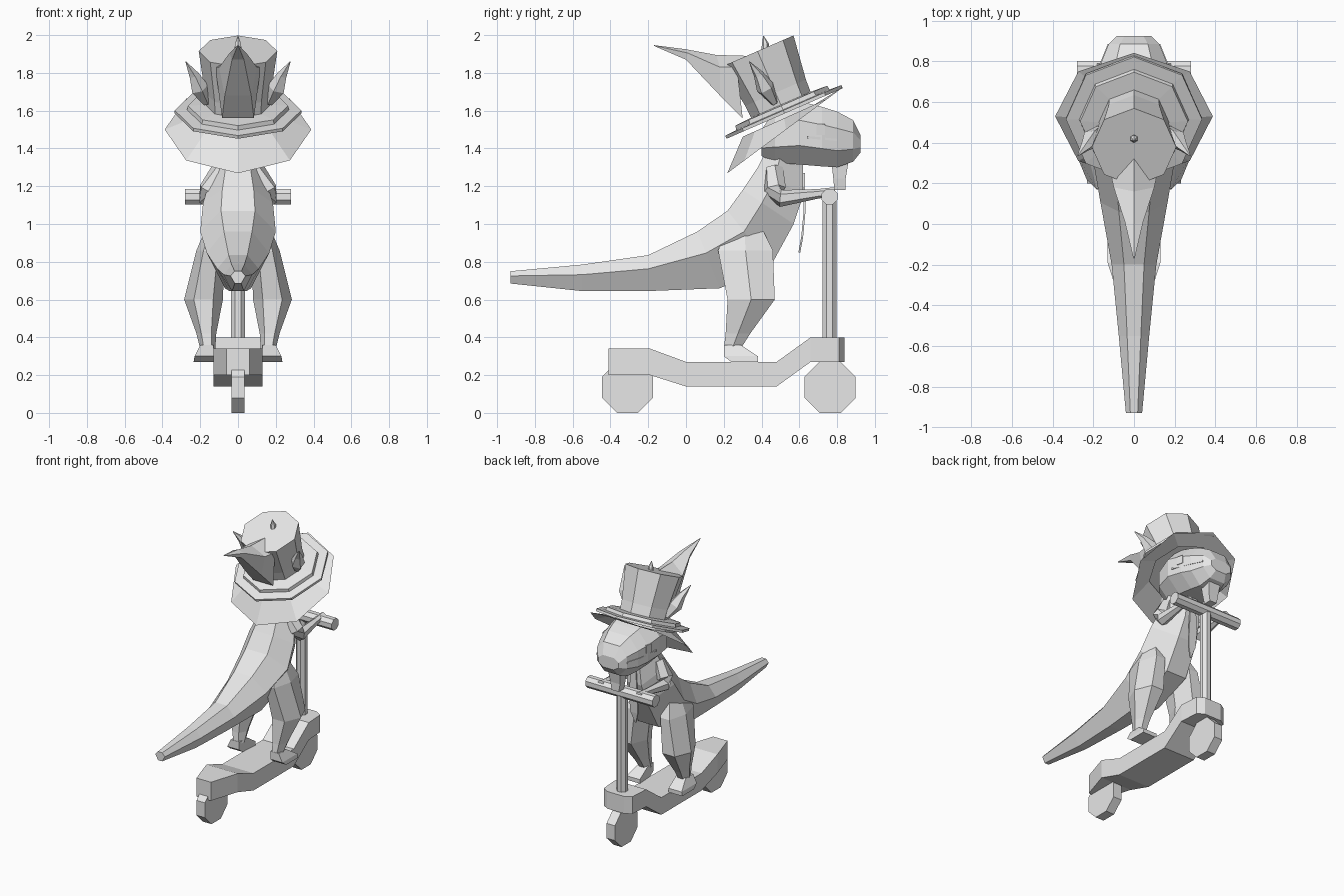
import bpy, bmesh, math
from mathutils import Vector

if "Cube" in bpy.data.objects:
    bpy.data.objects.remove(bpy.data.objects["Cube"])

mat = bpy.data.materials.new("light grey")
mat.diffuse_color = (0.8, 0.8, 0.8, 1)
mat.use_nodes = True
mat.node_tree.nodes["Principled BSDF"].inputs["Base Color"].default_value = mat.diffuse_color


def loft(name, rings, mirror=False, caps=True):
    """Skin a list of equal-length closed rings."""
    bm = bmesh.new()
    rows = [[bm.verts.new(p) for p in r] for r in rings]
    n = len(rows[0])
    for a, b in zip(rows, rows[1:]):
        for i in range(n):
            j = (i + 1) % n
            bm.faces.new((a[i], a[j], b[j], b[i]))
    if caps:
        bm.faces.new(rows[0])
        bm.faces.new(rows[-1])
    bmesh.ops.recalc_face_normals(bm, faces=bm.faces)
    me = bpy.data.meshes.new(name)
    bm.to_mesh(me)
    bm.free()
    me.materials.append(mat)
    ob = bpy.data.objects.new(name, me)
    bpy.context.collection.objects.link(ob)
    if mirror:
        ob.modifiers.new("mirror", 'MIRROR').use_mirror_merge = False
    return ob


def disc(y, z, tilt, r, n=8):
    """Ring centred on x = 0, its front raised by tilt degrees."""
    t = math.radians(tilt)
    return [(r * math.sin(2 * math.pi * i / n),
             y + r * math.cos(2 * math.pi * i / n) * math.cos(t),
             z + r * math.cos(2 * math.pi * i / n) * math.sin(t)) for i in range(n)]


def box_ring(y, zb, zt, w):
    return [(-w, y, zb), (w, y, zb), (w, y, zt), (-w, y, zt)]


def oct_ring(y, zb, zt, w):
    h = zt - zb
    half = [(0.5, 0), (1, 0.3), (1, 0.7), (0.55, 1)]
    return ([(w * a, y, zb + h * b) for a, b in half] +
            [(-w * a, y, zb + h * b) for a, b in reversed(half)])


def body_ring(ty, tz, by, bz, w):
    """Six-sided section between a back edge and a belly edge."""
    t, b = Vector((0, ty, tz)), Vector((0, by, bz))
    X = Vector((w, 0, 0))
    m = t.lerp(b, 0.38)
    return [t + X * .45, m + X, b + X * .42, b - X * .42, m - X, t - X * .45]


def level_ring(x0, x1, y0, y1, z):
    """Six-sided horizontal section of a limb."""
    ym = (y0 + y1) / 2
    d = (x1 - x0) * .25
    return [(x0, ym, z), (x0 + d, y0, z), (x1 - d, y0, z),
            (x1, ym, z), (x1 - d, y1, z), (x0 + d, y1, z)]


def rod(name, pts, mirror=False, n=6):
    """Tapered tube through (x, y, z, radius) points."""
    P = [Vector(p[:3]) for p in pts]
    rings = []
    for i, p in enumerate(P):
        d = (P[min(i + 1, len(P) - 1)] - P[max(i - 1, 0)]).normalized()
        u = d.cross(Vector((0, 0, 1)) if abs(d.z) < .9 else Vector((0, 1, 0))).normalized()
        v = d.cross(u)
        rings.append([p + pts[i][3] * (u * math.cos(a) + v * math.sin(a))
                      for a in ((k + .5) * 2 * math.pi / n for k in range(n))])
    return loft(name, rings, mirror)


# scooter deck
loft("deck", [box_ring(*s) for s in (
    (-.41, .20, .34, .06), (-.19, .20, .34, .13), (0, .14, .27, .13),
    (.48, .14, .27, .13), (.66, .27, .40, .13), (.81, .27, .40, .12),
    (.84, .27, .40, .07))])

# wheels, steering post and handlebar
for name, y in (("front_wheel", .763), ("rear_wheel", -.31)):
    rod(name, [(-.035, y, .135, .146), (.035, y, .135, .146)], n=8)
rod("steering_post", [(0, .76, .39, .04), (0, .76, 1.14, .04)], n=8)
rod("handlebar", [(-.28, .76, 1.145, .045), (.28, .76, 1.145, .045)], n=8)

# tail and torso in one skin
loft("body", [body_ring(*s) for s in (
    (-.93, .75, -.93, .685, .04), (-.55, .785, -.55, .645, .075),
    (-.20, .835, -.20, .645, .11), (.06, .96, .18, .66, .165),
    (.22, 1.07, .45, .78, .20), (.30, 1.18, .57, 1.0, .185),
    (.38, 1.30, .62, 1.15, .145), (.42, 1.38, .62, 1.29, .11),
    (.45, 1.50, .62, 1.42, .10))])

# legs and feet
loft("legs", [level_ring(*s) for s in (
    (.06, .17, .22, .40, .98), (.07, .22, .17, .46, .86), (.08, .285, .22, .47, .60),
    (.115, .22, .21, .34, .42), (.12, .20, .20, .29, .34))], mirror=True)
loft("feet", [[(.13, y0, z), (.20 + f, y0, z), (.20 + f, y1, z), (.12, y1, z)]
              for y0, y1, z, f in ((.24, .38, .27, .035), (.20, .38, .30, .03),
                                   (.20, .29, .36, 0))], mirror=True)

# arms reaching the handlebar
rod("arms", [(.09, .47, 1.29, .05), (.15, .47, 1.18, .06), (.165, .50, 1.135, .045),
             (.16, .70, 1.16, .025), (.16, .79, 1.17, .025)], mirror=True)

# necktie
loft("necktie", [[(-w, y, z), (w, y, z), (w, y + .01, z), (-w, y + .01, z)]
                 for w, y, z in ((.02, .62, 1.27), (.035, .622, 1.06),
                                 (.03, .61, .93), (.004, .595, .85))])

# head with blunt snout
loft("head", [oct_ring(*s) for s in (
    (.40, 1.36, 1.50, .11), (.47, 1.325, 1.60, .17), (.60, 1.315, 1.65, .20),
    (.72, 1.305, 1.62, .185), (.80, 1.30, 1.595, .16), (.885, 1.33, 1.55, .125),
    (.925, 1.38, 1.47, .085))])
loft("goatee", [[(-w, y0, z), (w, y0, z), (w, y1, z), (-w, y1, z)]
                for w, y0, y1, z in ((.05, .77, .86, 1.33), (.04, .78, .845, 1.24),
                                     (.03, .785, .845, 1.18))])

# painted mouth and eyes as thin plates
loft("mouth", [[(x - .004, y, z - .006), (x + .004, y, z - .006),
                (x + .004, y, z + .006), (x - .004, y, z + .006)]
               for x, y, z in ((.20, .64, 1.46), (.16, .80, 1.445), (.125, .885, 1.44))],
     mirror=True)
loft("eyes", [[(x - .004, y, 1.47), (x + .004, y, 1.47),
               (x + .004, y, 1.53), (x - .004, y, 1.53)]
              for x, y in ((.191, .69), (.181, .735))], mirror=True)

# flared collar behind the head
loft("collar", [disc(.53, 1.50, 36.6, .388), disc(.52, 1.56, 24, .24)], caps=False)

# hat: brim, band, crown, all tilted back
def hat_ring(h, r, tilt=23.5):
    t = math.radians(23.5)
    return disc(.522 - h * math.sin(t), 1.585 + h * math.cos(t), tilt, r)

loft("hat_brim", [hat_ring(0, .20), hat_ring(0, .335), hat_ring(.018, .335), hat_ring(.025, .20)])
loft("hat_band", [hat_ring(.02, .27), hat_ring(.045, .265), hat_ring(.05, .17)])
loft("hat_crown", [hat_ring(0, .17), hat_ring(.12, .175), hat_ring(.36, .208)])

# spikes on the hat: large rear horn, side ears, top knob
def horn_ring(top, side, bottom, w):
    return [(0, *top), (w, *side), (w * .7, *bottom), (-w * .7, *bottom), (-w, *side)]

loft("rear_horn", [
    horn_ring((.33, 1.89), (.27, 1.83), (.30, 1.56), .12),
    horn_ring((.16, 1.895), (.18, 1.83), (.18, 1.68), .10),
    horn_ring((0, 1.925), (.01, 1.905), (0, 1.87), .045),
    horn_ring((-.17, 1.947), (-.17, 1.945), (-.17, 1.943), .003)])
rod("ears", [(.165, .47, 1.64, .02), (.205, .42, 1.72, .05), (.235, .385, 1.79, .028),
             (.277, .335, 1.86, .002)], mirror=True, n=5)
rod("top_knob", [(0, .42, 1.91, .022), (0, .42, 1.955, .018), (0, .41, 1.995, .002)])
